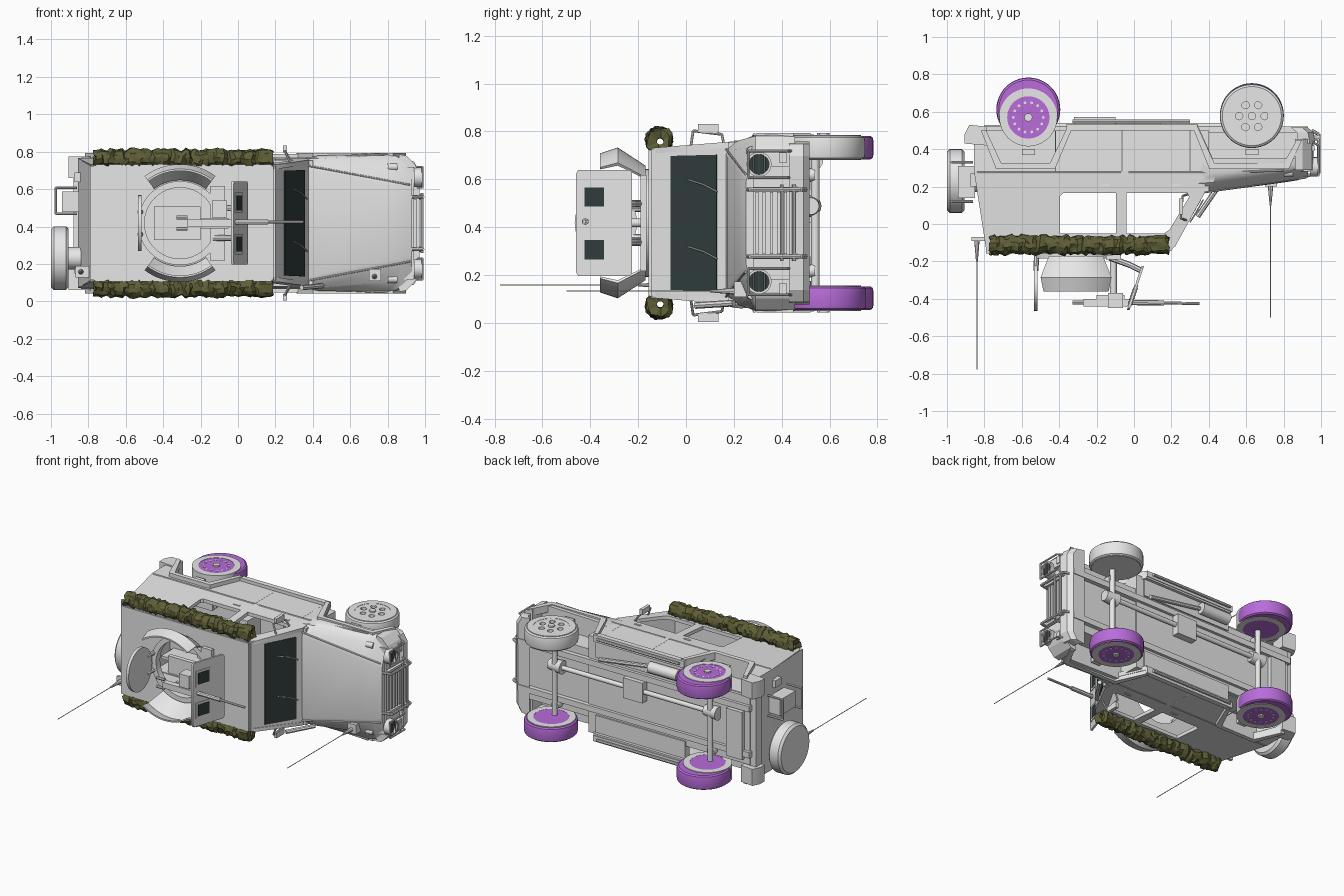
import bpy, bmesh, math, random
from mathutils import Vector, Matrix

if "Cube" in bpy.data.objects:
    bpy.data.objects.remove(bpy.data.objects["Cube"])

random.seed(4)
C = 0.418  # height of the vehicle's centre plane (it lies on its side, roof towards -y)


def material(name, rgb):
    m = bpy.data.materials.new(name)
    m.diffuse_color = (*rgb, 1)
    m.use_nodes = True
    m.node_tree.nodes["Principled BSDF"].inputs["Base Color"].default_value = m.diffuse_color
    return m


GREY = material("body grey", (0.8, 0.8, 0.8))
PURPLE = material("purple", (0.48, 0.15, 0.7))
GLASS = material("dark glass", (0.03, 0.045, 0.045))
OLIVE = material("olive net", (0.115, 0.115, 0.04))


def finish(name, bm, mat, mirror=False, smooth=True):
    if mirror:
        d = bmesh.ops.duplicate(bm, geom=bm.verts[:] + bm.edges[:] + bm.faces[:])
        for v in [g for g in d["geom"] if isinstance(g, bmesh.types.BMVert)]:
            v.co.z = -v.co.z
    bmesh.ops.recalc_face_normals(bm, faces=bm.faces[:])
    for v in bm.verts:
        v.co.z += C
    me = bpy.data.meshes.new(name)
    bm.to_mesh(me)
    bm.free()
    me.materials.append(mat)
    ob = bpy.data.objects.new(name, me)
    bpy.context.collection.objects.link(ob)
    if smooth:
        bpy.ops.object.select_all(action='DESELECT')
        ob.select_set(True)
        bpy.context.view_layer.objects.active = ob
        bpy.ops.object.shade_smooth_by_angle(angle=math.radians(35))
    return ob


def box(name, x, y, z, mat=GREY, mirror=False):
    bm = bmesh.new()
    size = [b - a for a, b in (x, y, z)]
    mid = [(a + b) / 2 for a, b in (x, y, z)]
    bmesh.ops.create_cube(bm, size=1, matrix=Matrix.Translation(mid) @ Matrix.Diagonal((*size, 1)))
    return finish(name, bm, mat, mirror, False)


def rod(name, pts, r, mat=GREY, mirror=False, segs=8, r2=None):
    bm = bmesh.new()
    for p, q in zip(pts, pts[1:]):
        p, q = Vector(p), Vector(q)
        rot = (q - p).to_track_quat('Z', 'Y').to_matrix().to_4x4()
        bmesh.ops.create_cone(bm, cap_ends=True, segments=segs, radius1=r, radius2=r2 or r,
                              depth=(q - p).length, matrix=Matrix.Translation((p + q) / 2) @ rot)
    return finish(name, bm, mat, mirror)


def loft(name, sections, mat=GREY, mirror=False, smooth=False):
    bm = bmesh.new()
    rings = [[bm.verts.new(p) for p in s] for s in sections]
    n = len(rings[0])
    for a, b in zip(rings, rings[1:]):
        for i in range(n):
            bm.faces.new((a[i], a[(i + 1) % n], b[(i + 1) % n], b[i]))
    bm.faces.new(rings[0])
    bm.faces.new(rings[-1])
    return finish(name, bm, mat, mirror, smooth)


def lathe(name, profile, centre, axis, mat=GREY, segs=40, arc=None, mirror=False):
    """Closed (radius, along) profile swept round an axis; arc = (start, end) in degrees."""
    bm = bmesh.new()
    a0, a1 = arc or (0, 360)
    count = segs if not arc else segs + 1
    rings = []
    for i in range(count):
        t = math.radians(a0 + (a1 - a0) * i / segs)
        c, s = math.cos(t), math.sin(t)
        place = {'x': lambda r, a: (a, r * c, r * s), 'y': lambda r, a: (r * c, a, r * s),
                 'z': lambda r, a: (r * c, r * s, a)}[axis]
        rings.append([bm.verts.new(Vector(place(r, a)) + Vector(centre)) for r, a in profile])
    n = len(profile)
    for i in range(segs):
        a, b = rings[i], rings[(i + 1) % count]
        for j in range(n):
            bm.faces.new((a[j], a[(j + 1) % n], b[(j + 1) % n], b[j]))
    if arc:
        bm.faces.new(rings[0])
        bm.faces.new(rings[-1])
    return finish(name, bm, mat, mirror)


def circle(u, v, r, n=40):
    return [(u + r * math.cos(6.28319 * i / n), v + r * math.sin(6.28319 * i / n)) for i in range(n)]


def plate(name, loops, thick, place, mat=GREY, mirror=False):
    """Flat panel, first loop is the outline and the rest are holes; place maps (u, v, w) to space."""
    cu = bpy.data.curves.new(name, 'CURVE')
    cu.dimensions, cu.fill_mode, cu.extrude = '2D', 'BOTH', thick / 2
    for pts in loops:
        sp = cu.splines.new('POLY')
        sp.points.add(len(pts) - 1)
        for p, (u, v) in zip(sp.points, pts):
            p.co = (u, v, 0, 1)
        sp.use_cyclic_u = True
    tmp = bpy.data.objects.new(name, cu)
    bpy.context.collection.objects.link(tmp)
    me = bpy.data.meshes.new_from_object(tmp.evaluated_get(bpy.context.evaluated_depsgraph_get()))
    bpy.data.objects.remove(tmp)
    bm = bmesh.new()
    bm.from_mesh(me)
    bmesh.ops.remove_doubles(bm, verts=bm.verts[:], dist=1e-5)
    for v in bm.verts:
        v.co = place(*v.co)
    return finish(name, bm, mat, mirror)


# Cabin sides with open windows, leaning in towards the roof
plate("cabin_side", [[(-.855, .28), (-.79, -.12), (-.77, -.15), (.18, -.15), (.22, -.12), (.38, .17), (.38, .28)],
                     [(-.395, -.05), (-.095, -.05), (-.095, .165), (-.38, .165), (-.395, .15)],
                     [(-.04, -.05), (.16, -.05), (.19, -.03), (.295, .145), (.285, .165), (-.04, .165)]],
      .024, lambda u, v, w: (u, v, w + 0.335 - 0.08 * (0.28 - v)), mirror=True)
plate("lower_side", [[(-.855, .28), (.43, .28), (.43, .33), (.34, .53), (-.35, .53), (-.44, .32),
                      (-.72, .32), (-.79, .49), (-.855, .45)]], .03,
      lambda u, v, w: (u, v, w + .333), mirror=True)

# Roof with round hatch opening, rear wall, floor
plate("roof", [[(-.79, -.305), (.19, -.305), (.19, .305), (-.79, .305)], circle(-.31, 0, .2)], .018,
      lambda u, v, w: (u, w - .148, v))
wall = ((0, -1), (0, 1), (.022, 1), (.022, -1))
loft("rear_wall", [[(x + dx, y, s * h) for dx, s in wall]
                   for x, y, h in ((-.855, .49, .34), (-.855, .28, .345), (-.79, -.14, .308))])
box("floor", (-.84, .4), (.44, .5), (-.235, .235))
box("sill_floor", (-.35, .34), (.46, .51), (.2, .345), mirror=True)
box("wheel_housing", (-.74, -.4), (.29, .32), (.2, .345), mirror=True)
box("housing_wall", (-.8, -.38), (.3, .48), (.22, .24), mirror=True)
box("side_step", (-.36, .34), (.5, .535), (.33, .37), mirror=True)
rod("step_tube", [(-.33, .548, .35), (.3, .548, .35)], .01, mirror=True)

# Windscreen frame, glass and wipers
def screen(name, t0, t1, h0, h1, off, thick, mat):
    def sec(t, h):
        x, y = .2 + .18 * t, -.145 + .32 * t
        n = Vector((.872, -.49, 0))
        a = Vector((x, y, 0)) + n * off
        b = a - n * thick
        return [a + Vector((0, 0, -h)), a + Vector((0, 0, h)), b + Vector((0, 0, h)), b + Vector((0, 0, -h))]
    loft(name, [sec(t0, h0), sec(t1, h1)], mat)


screen("windscreen_frame", 0, 1, .306, .33, 0, .025, GREY)
screen("windscreen_glass", .26, .86, .28, .285, .004, .008, GLASS)
for z in (-.15, .13):
    rod("wiper", [(.37, .13, z), (.34, .075, z + .03), (.3, .01, z + .05)], .004)

# Bonnet with tapering top and rounded wings over the narrow engine bay
def bonnet(x, top, half, edge, wing):
    side = [(top, half - .03), (top + .008, half), ((top + edge) / 2 + .01, (half + wing) / 2 + .012),
            (edge, wing - .008), (edge + .02, wing), (.35, wing), (.35, .235), (.49, .235)]
    return [(x, y, z) for y, z in side] + [(x, y, -z) for y, z in reversed(side)]


loft("bonnet", [bonnet(.345, .165, .318, .25, .345), bonnet(.43, .172, .305, .255, .362),
                bonnet(.8, .222, .233, .285, .37), bonnet(.87, .233, .22, .295, .355),
                bonnet(.93, .25, .2, .3, .32)], smooth=True)
rod("bonnet_seam", [(.37, .168, .308), (.92, .248, .205)], .005, mirror=True)
box("scuttle", (.33, .4), (.175, .5), (-.335, .335))
box("nose", (.88, .94), (.28, .47), (-.3, .3))
corner = [(.86, .235), (.86, .368), (.9, .36), (.945, .315), (.958, .29), (.958, .235)]
loft("wing_front", [[(x, y, z) for x, z in corner] for y in (.29, .455)], mirror=True)
for i in range(6):
    box("grille_bar", (.93, .955), (.29 + i * .03, .303 + i * .03), (-.13, .13))
box("grille_post", (.93, .962), (.28, .46), (.135, .15), mirror=True)
lathe("headlight_rim", [(.042, .94), (.052, .94), (.052, .982), (.042, .982)], (0, .305, .245), 'x', mirror=True)
rod("headlight", [(.95, .305, .245), (.962, .305, .245)], .043, GLASS, True, 24)
for dy in (-.024, 0, .024):
    rod("headlight_slat", [(.978, .305 + dy, .204), (.978, .305 + dy, .286)], .003, mirror=True, segs=6)
box("indicator", (.93, .965), (.39, .42), (.25, .3), mirror=True)
rod("wing_lamp", [(.8, .27, .3), (.85, .275, .3)], .02, mirror=True, segs=12)

# Bumpers and brush guard
bump = [(.88, -.34), (.94, -.33), (.97, -.28), (.97, .28), (.94, .33), (.88, .34)]
loft("front_bumper", [[(x - dx, y, z) for x, z in bump] for y, dx in ((.43, 0), (.49, .01), (.515, .04))])
for y in (.4, .45):
    rod("guard_bar", [(.985, y, -.16), (.985, y, .16)], .008)
rod("guard_upright", [(.95, .5, .14), (.988, .48, .14), (.988, .27, .14), (.93, .26, .14)], .009, mirror=True)
rod("lamp_guard", [(.95, .44, .19), (.986, .42, .19), (.986, .26, .19), (.986, .26, .3), (.986, .42, .3),
                   (.95, .44, .3)], .006, mirror=True)
rod("tow_hook", [(.96, .46, .14), (.99, .46, .14)], .014, mirror=True)
box("rear_bumper", (-.88, -.83), (.43, .49), (-.34, .34))
plate("rear_corner", [[(-.905, .43), (-.79, .42), (-.785, .52), (-.88, .53), (-.905, .48)]], .115,
      lambda u, v, w: (u, v, w + .3), mirror=True)

# Angular wheel arch flares
def flare(name, a, b, c, d, ya, yd):
    o = .028
    plate(name, [[(a - o, ya), (b - o, .295), (c + o, .295), (d + o, yd), (d, yd), (c, .325), (b, .325), (a, ya)]],
          .05, lambda u, v, w: (u, v, w + .35), mirror=True)


flare("rear_flare", -.79, -.71, -.45, -.355, .5, .52)
flare("front_flare", .34, .43, .8, .87, .52, .45)
rod("belt_rail", [(-.84, .275, .346), (-.07, .275, .346)], .006, mirror=True)
rod("front_rail", [(-.03, .275, .346), (.36, .275, .346), (.8, .285, .37)], .006, mirror=True)
for x in (-.42, -.065, .3):
    rod("door_seam", [(x, .28, .347), (x, .5, .347)], .003, mirror=True, segs=6)
for x in (-.18, .2):
    box("door_handle", (x, x + .05), (.2, .215), (.325, .345), mirror=True)

# Wheels: core, tread band and rim discs with holes or studs
def wheel(name, x, y, s, tread, ty):
    z0, z1 = sorted((s * .265, s * .364))
    lathe(name + "_tread", [(.085, z0), (.158, z0), (.168, z0 + .007), (.171, z0 + .02), (.171, z1 - .02),
                            (.168, z1 - .007), (.158, z1), (.085, z1)], (x, ty, 0), 'z', tread, 48)
    lathe(name + "_sidewall", [(.113, z0 - .003), (.155, z0 - .003), (.155, z1 + .004), (.113, z1 + .004)],
          (x, y, 0), 'z', GREY, 48)
    face = s * .354
    holes = [circle(x + .068 * math.cos(i * math.pi / 3), y + .068 * math.sin(i * math.pi / 3), .02, 12)
             for i in range(6)] if tread is GREY else []
    plate(name + "_rim", [circle(x, y, .115)] + holes, .024, lambda u, v, w: (u, v, w + face), tread)
    rod(name + "_inner_disc", [(x, y, s * .262), (x, y, s * .3)], .116, tread, segs=32)
    rod(name + "_hub", [(x, y, s * .3), (x, y, s * .375)], .022, segs=12)
    for i in range(14 if tread is PURPLE else 0):
        t = i * math.pi / 7
        u, v = x + .08 * math.cos(t), y + .08 * math.sin(t)
        rod(name + "_stud", [(u, v, s * .355), (u, v, s * .368)], .008, segs=8)


wheel("front_upper_wheel", .63, .577, 1, GREY, .577)
wheel("front_lower_wheel", .63, .577, -1, PURPLE, .582)
wheel("rear_upper_wheel", -.565, .57, 1, PURPLE, .612)
wheel("rear_lower_wheel", -.565, .57, -1, PURPLE, .612)

# Running gear and underside
for x in (.63, -.565):
    rod("axle", [(x, .54, -.3), (x, .54, .3)], .018, segs=12)
    rod("differential", [(x - .05, .52, .07), (x + .05, .52, .07)], .046, segs=16, r2=.036)
    rod("spring", [(x, .54, .2), (x, .4, .2)], .028, mirror=True, segs=12)
    box("axle_bracket", (x - .035, x + .035), (.37, .4), (.3, .345), mirror=True)
box("chassis_rail", (-.85, .93), (.48, .52), (.14, .18), mirror=True)
rod("drive_shaft", [(-.52, .525, .07), (.6, .525, .07)], .016, segs=12)
box("transfer_case", (-.05, .1), (.49, .55), (.0, .14))
rod("silencer", [(-.32, .535, .26), (-.1, .535, .26)], .038, segs=16)
rod("exhaust", [(-.1, .525, .26), (.3, .52, .2)], .014)
box("fuel_tank", (-.8, -.68), (.48, .53), (-.2, .13))

# Spare wheel, can holder and lamp on the rear
lathe("spare_wheel", [(.0005, -.905), (.155, -.905), (.17, -.92), (.17, -.985), (.155, -1), (.0005, -1)],
      (0, .23, -.187), 'x', segs=48)
rod("spare_bracket", [(-.84, .23, -.187), (-.91, .23, -.187)], .06, segs=12)
box("can_holder", (-.94, -.85), (.14, .31), (.06, .17))
for y in (.12, .33):
    rod("can_rack", [(-.86, y, .05), (-.975, y, .05), (-.975, y, .19), (-.86, y, .19)], .007)
box("rear_lamp", (-.875, -.84), (.2, .27), (.22, .27), mirror=True)

# Rolled camouflage nets along the roof edges
bm = bmesh.new()
rows, segs = 52, 14
rings = []
for i in range(rows + 2):
    inner = i >= rows
    x = -.77 + .955 * i / (rows - 1) if not inner else (.18, -.76)[i - rows]
    off = (random.uniform(-.007, .007), random.uniform(-.007, .007))
    ring = []
    for j in range(segs):
        t = 2 * math.pi * j / segs
        r = .014 if inner else random.uniform(.041, .057)
        dx = 0 if inner else random.uniform(-.009, .009)
        ring.append(bm.verts.new((x + dx, -.112 + off[0] + r * math.cos(t), .345 + off[1] + r * math.sin(t))))
    rings.append(ring)
for i in range(rows + 2):
    a, b = rings[i], rings[(i + 1) % (rows + 2)]
    for j in range(segs):
        k = (j + 1) % segs
        bm.faces.new((a[j], a[k], b[k], b[j]))
finish("camouflage_net", bm, OLIVE, True, False)

# Turret ring, curved side guards, upright hatch lid
lathe("turret_ring", [(.19, -.14), (.225, -.14), (.225, -.185), (.19, -.185)], (-.31, 0, 0), 'y', segs=48)
lathe("curved_guard", [(.24, -.17), (.315, -.285), (.29, -.36), (.28, -.36), (.3, -.285), (.23, -.17)],
      (-.31, 0, 0), 'y', segs=16, arc=(53, 127), mirror=True)
plate("hatch_lid", [[(u, v * 1.15) for u, v in circle(0, 0, .13, 32)]], .02,
      lambda u, v, w: (w - .525, u - .335, v))
rod("lid_hinge", [(-.52, -.16, .06), (-.525, -.25, .06)], .014, mirror=True)

# Shield with two dark sights
tilt = lambda u, v, w: (.045 + .33 * (u + .23) + w, u, v)
plate("gun_shield", [[(-.46, -.205), (-.45, -.222), (-.235, -.222), (-.225, -.21), (-.225, .21), (-.235, .222),
                      (-.45, .222), (-.46, .205)]], .014, tilt)
for s in (.108, -.112):
    plate("sight_frame", [[(-.44, s - .055), (-.33, s - .055), (-.33, s + .055), (-.44, s + .055)]], .022, tilt)
    plate("sight_glass", [[(-.425, s - .04), (-.343, s - .04), (-.343, s + .04), (-.425, s + .04)]], .026, tilt, GLASS)
rod("shield_arm", [(-.13, -.18, .08), (-.02, -.22, .08), (.04, -.25, .08)], .016, mirror=True)

# Machine gun on its cradle
box("gun_receiver", (-.27, -.02), (-.44, -.4), (-.02, .02))
box("gun_cradle", (-.2, -.05), (-.4, -.38), (-.028, .028))
rod("gun_barrel", [(-.02, -.42, .006), (.35, -.425, .006)], .008)
rod("barrel_jacket", [(-.02, -.42, .006), (.16, -.422, .006)], .014)
rod("gun_grip", [(-.27, -.42, .03), (-.33, -.42, .03)], .01, mirror=True)
box("ammunition_box", (-.14, -.06), (-.45, -.37), (.03, .12))
rod("gun_post", [(-.11, -.16, 0), (-.11, -.37, 0)], .018, segs=12)
box("post_base", (-.15, -.07), (-.19, -.165), (-.2, .2))

# Interior seats and standing platform
box("seat", (-.06, .12), (.33, .44), (.1, .26), mirror=True)
box("seat_back", (-.12, -.06), (.19, .44), (.1, .26), mirror=True)
box("platform", (-.45, -.2), (.3, .44), (-.09, .09))
box("dashboard", (.25, .35), (.18, .3), (-.31, .31))

# Mirrors, side bar, antennas
box("mirror", (.24, .262), (.05, .135), (.378, .414), mirror=True)
rod("mirror_arm", [(.29, .16, .32), (.26, .15, .37), (.25, .03, .385), (.28, .02, .32)], .006, mirror=True)
rod("wing_bar", [(.34, .04, -.345), (.45, .2, -.335)], .014)
box("antenna_box", (.7, .765), (.2, .26), (-.31, -.245))
rod("front_antenna_base", [(.73, .2, -.285), (.73, .1, -.285)], .014, r2=.005)
rod("front_antenna", [(.73, .12, -.285), (.73, -.5, -.285)], .0025, segs=6)
box("antenna_bracket", (-.87, -.79), (-.09, -.07), (-.29, -.23))
rod("rear_antenna_base", [(-.84, -.07, -.26), (-.84, -.2, -.26)], .016, r2=.005)
rod("rear_antenna", [(-.84, -.18, -.26), (-.84, -.778, -.26)], .0025, segs=6)
